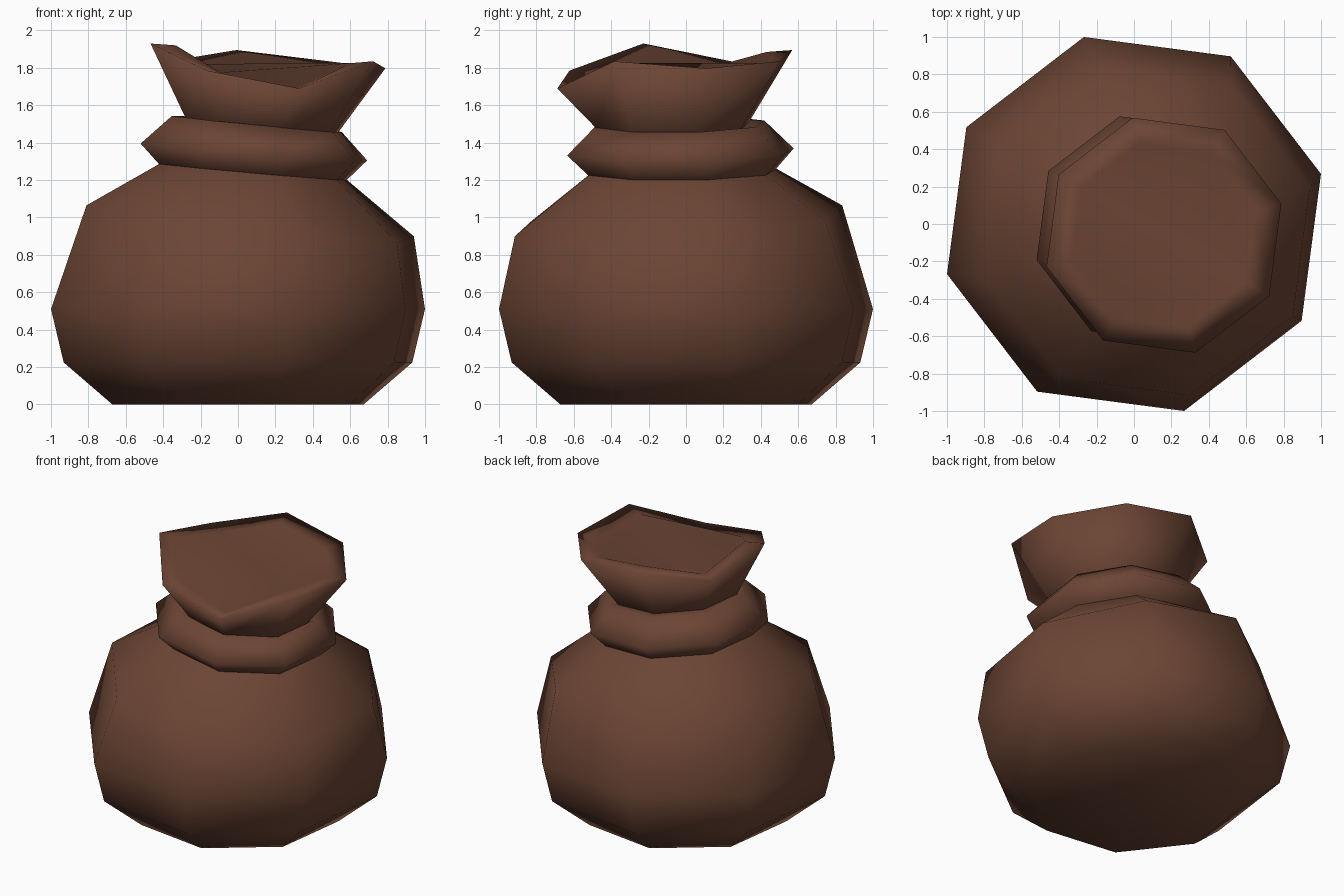
import bpy, bmesh, math

if "Cube" in bpy.data.objects:
    bpy.data.objects.remove(bpy.data.objects["Cube"])

SIDES = 8
START = 15  # rotation of the octagon in degrees

leather = bpy.data.materials.new("brown leather")
leather.diffuse_color = (0.15, 0.06, 0.035, 1)
leather.use_nodes = True
leather.node_tree.nodes["Principled BSDF"].inputs["Base Color"].default_value = leather.diffuse_color


def ring(cx, cy, r, z, tilt=0.0, high=150):
    """Octagon around (cx, cy), raised by tilt towards the 'high' angle."""
    pts = []
    for i in range(SIDES):
        d = START + 360 / SIDES * i
        a = math.radians(d)
        pts.append((cx + r * math.cos(a), cy + r * math.sin(a),
                    z + tilt * math.cos(math.radians(d - high))))
    return pts


def loft(name, rings, cap_bottom=False, cap_top=False):
    """Skin a stack of rings and shade it smooth."""
    bm = bmesh.new()
    loops = [[bm.verts.new(p) for p in pts] for pts in rings]
    for lo, up in zip(loops, loops[1:]):
        for i in range(SIDES):
            j = (i + 1) % SIDES
            bm.faces.new((lo[i], lo[j], up[j], up[i]))
    if cap_bottom:
        bm.faces.new(loops[0][::-1])
    if cap_top:
        bm.faces.new(loops[-1])
    for f in bm.faces:
        f.smooth = True
    mesh = bpy.data.meshes.new(name)
    bm.to_mesh(mesh)
    bm.free()
    mesh.materials.append(leather)
    ob = bpy.data.objects.new(name, mesh)
    bpy.context.collection.objects.link(ob)
    return ob


# Shared rings where the parts meet
collar = ring(0.08, -0.02, 0.52, 1.243, 0.046, 172)
throat = ring(0.125, -0.07, 0.42, 1.49, 0.046, 172)

# Bulging sack with a leaning shoulder
loft("sack_body", [
    ring(0, 0, 0.695, 0),
    ring(0, 0, 0.965, 0.225),
    ring(0, 0, 1.035, 0.51),
    ring(0.065, -0.04, 0.906, 0.982, 0.117),
    collar,
], cap_bottom=True)

# Thick tie band around the neck
loft("tie_band", [
    collar,
    ring(0.085, -0.03, 0.627, 1.35, 0.049, 172),
    ring(0.10, -0.035, 0.47, 1.5, 0.046, 172),
    throat,
])

# Flared, wavy mouth with an inset closing surface
rim_heights = [1.797, 1.835, 1.895, 1.83, 1.93, 1.785, 1.69, 1.835]


def wavy(r, drop):
    return [(x, y, h - drop) for (x, y, _), h in zip(ring(0.16, -0.06, r, 0), rim_heights)]


loft("sack_mouth", [throat, wavy(0.65, 0), wavy(0.51, 0.01)], cap_top=True)
